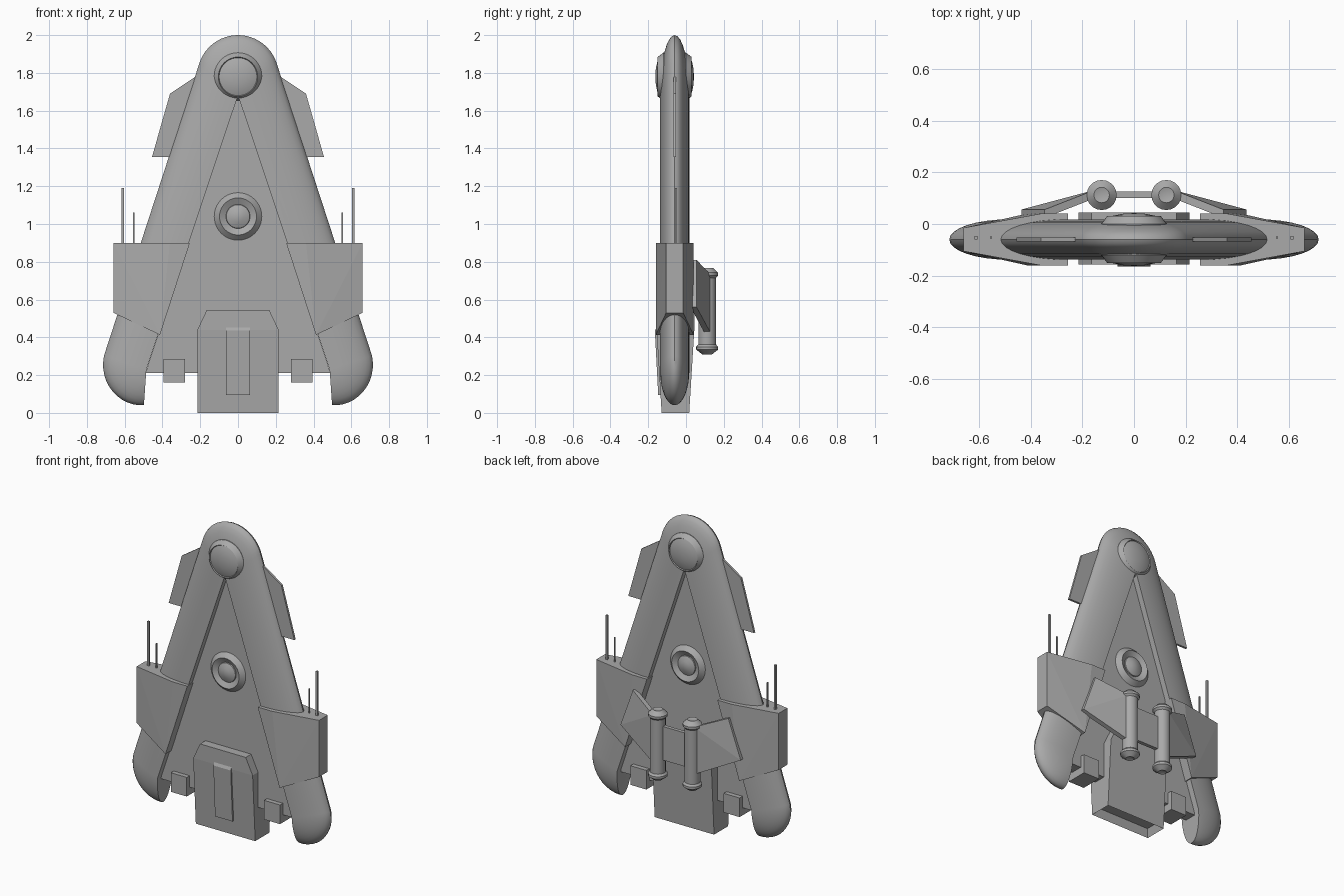
import bpy, bmesh, math
from mathutils import Vector, Matrix

if "Cube" in bpy.data.objects:
    bpy.data.objects.remove(bpy.data.objects["Cube"], do_unlink=True)

grey = bpy.data.materials.new("hull_grey")
grey.use_nodes = True
COLOUR = (0.4, 0.4, 0.4, 1)
grey.diffuse_color = COLOUR
grey.node_tree.nodes["Principled BSDF"].inputs["Base Color"].default_value = COLOUR

MID = -0.06  # depth of the hull's centre plane


def finish(name, bm, smooth=False):
    bmesh.ops.recalc_face_normals(bm, faces=bm.faces)
    mesh = bpy.data.meshes.new(name)
    bm.to_mesh(mesh)
    bm.free()
    mesh.materials.append(grey)
    ob = bpy.data.objects.new(name, mesh)
    bpy.context.collection.objects.link(ob)
    if smooth:
        bpy.ops.object.select_all(action='DESELECT')
        ob.select_set(True)
        bpy.context.view_layer.objects.active = ob
        bpy.ops.object.shade_smooth_by_angle(angle=math.radians(32))
    return ob


def solid(name, points, side=1):
    """Convex solid around the points, optionally mirrored in x."""
    bm = bmesh.new()
    for x, y, z in points:
        bm.verts.new((x * side, y, z))
    bmesh.ops.convex_hull(bm, input=bm.verts)
    bmesh.ops.dissolve_limit(bm, angle_limit=0.02, verts=bm.verts, edges=bm.edges)
    return finish(name, bm)


def plate(name, outline, half, side=1, mid=MID):
    pts = [(x, mid + s * half, z) for x, z in outline for s in (-1, 1)]
    return solid(name, pts, side)


def turned(name, profile, centre, axis='Z', steps=32):
    """Spin (radius, height) points about an axis."""
    bm = bmesh.new()
    vs = [bm.verts.new((r, 0, h)) for r, h in profile]
    for a, b in zip(vs, vs[1:]):
        bm.edges.new((a, b))
    bmesh.ops.spin(bm, geom=bm.verts[:] + bm.edges[:], cent=(0, 0, 0), axis=(0, 0, 1),
                   angle=math.tau, steps=steps, use_duplicate=False)
    bmesh.ops.remove_doubles(bm, verts=bm.verts, dist=0.0005)
    if axis == 'Y':
        bm.transform(Matrix.Rotation(math.pi / 2, 4, 'X'))
    bm.transform(Matrix.Translation(centre))
    return finish(name, bm, True)


# A-shaped hull: half-ellipse sections running round the outer rim
def rim_sections():
    half = []
    foot, apex, crown = Vector((0.485, 0.23)), Vector((0, 1.68)), Vector((0, 1.785))
    for i in range(13):
        t = i / 12
        a = math.radians(-86 + 104 * t)
        half.append((foot, foot + (0.19 + 0.046 * t) * Vector((math.cos(a), math.sin(a)))))
    for i in range(13):
        a = math.radians(18 + 72 * i / 12)
        half.append((apex, crown + 0.215 * Vector((math.cos(a), math.sin(a)))))
    flip = lambda v: Vector((-v.x, v.y))
    return half + [(flip(p), flip(q)) for p, q in reversed(half[:-1])]


bm = bmesh.new()
rings = []
for inner, outer in rim_sections():
    ring = []
    for k in range(17):
        a = math.pi * (k / 16 - 0.5)
        p = inner.lerp(outer, math.cos(a))
        ring.append(bm.verts.new((p.x, MID + 0.078 * math.sin(a), p.y)))
    rings.append(ring)
for r, s in zip(rings, rings[1:]):
    for k in range(17):
        j = (k + 1) % 17
        bm.faces.new((r[k], r[j], s[j], s[k]))
bm.faces.new(rings[0])
bm.faces.new(rings[-1])
bmesh.ops.remove_doubles(bm, verts=bm.verts, dist=0.0005)
finish("hull_rim", bm, True)

# Recessed centre panel
plate("centre_panel", [(-0.49, 0.21), (0.49, 0.21), (0, 1.69)], 0.04)

# Round turrets, the same front and back
turned("apex_dome", [(0, 0.102), (0.04, 0.1), (0.08, 0.092), (0.1, 0.084), (0.104, 0.09), (0.127, 0.06),
                     (0.127, -0.06), (0.104, -0.09), (0.1, -0.084), (0.08, -0.092), (0.04, -0.1),
                     (0, -0.102)], (0, MID, 1.78), 'Y', 40)
turned("centre_port", [(0, 0.074), (0.03, 0.07), (0.062, 0.056), (0.064, 0.05), (0.098, 0.068), (0.126, 0.04),
                       (0.126, -0.04), (0.098, -0.068), (0.064, -0.05), (0.062, -0.056), (0.03, -0.07),
                       (0, -0.074)], (0, MID, 1.04), 'Y', 40)

# Engine box with hollow underside
bm = bmesh.new()
layers = [(0, 0.215, 0.073), (0.44, 0.215, 0.1), (0.545, 0.165, 0.1)]
loops = []
for z, w, d in layers:
    loops.append([bm.verts.new((sx * w, MID + 0.004 + sy * d, z))
                  for sx, sy in ((-1, -1), (1, -1), (1, 1), (-1, 1))])
for lo, hi in zip(loops, loops[1:]):
    for k in range(4):
        j = (k + 1) % 4
        bm.faces.new((lo[k], lo[j], hi[j], hi[k]))
bm.faces.new(loops[-1])
base = bm.faces.new(loops[0][::-1])
bmesh.ops.recalc_face_normals(bm, faces=bm.faces)
bmesh.ops.inset_region(bm, faces=[base], thickness=0.025)
bmesh.ops.translate(bm, verts=base.verts, vec=(0, 0, 0.05))
finish("engine_box", bm)
solid("engine_strip", [(s * 0.063, y, z) for s in (-1, 1) for y, z in
                       ((-0.12, 0.465), (-0.15, 0.465), (-0.165, 0.435), (-0.147, 0.095), (-0.12, 0.095))])

# Link plate between the tanks
plate("tank_link", [(-0.11, 0.45), (0.11, 0.45), (0.11, 0.67), (-0.11, 0.67)], 0.012, mid=0.113)

for side, label in ((1, "left"), (-1, "right")):
    # Wedge bracket clamped over the arm
    corners = [(0.66, 0.9, 0.045), (0.66, 0.53, 0.045), (0.413, 0.413, 0.1),
               (0.255, 0.9, 0.1), (0.36, 0.9, 0.1)]
    solid(label + "_bracket", [(x, MID + s * d, z) for x, z, d in corners for s in (-1, 1)], side)
    # Thin upper fin
    plate(label + "_fin", [(0.18, 1.81), (0.36, 1.69), (0.455, 1.356), (0.33, 1.356)], 0.007, side)
    # Antennas
    for name, x, top, r in (("long", 0.61, 1.19, 0.006), ("short", 0.553, 1.06, 0.004)):
        plate(f"{label}_{name}_antenna", [(x - r, 0.88), (x + r, 0.88), (x + r, top), (x - r, top)],
              r, side, -0.053)
    # Small thruster block
    plate(label + "_thruster", [(0.28, 0.16), (0.395, 0.16), (0.395, 0.285), (0.28, 0.285)], 0.07, side)
    # Rear tank and the strut holding it
    turned(label + "_tank", [(0, 0.322), (0.026, 0.31), (0.058, 0.335), (0.058, 0.35), (0.047, 0.362),
                             (0.047, 0.715), (0.058, 0.727), (0.058, 0.742), (0.03, 0.768), (0, 0.76)],
           (0.125 * side, 0.112, 0), steps=20)
    strut = [(0.345, 0.046, 0.81), (0.435, 0.046, 0.56), (0.15, 0.122, 0.42), (0.15, 0.122, 0.73)]
    solid(label + "_strut", [(x, y + d, z) for x, y, z in strut for d in (-0.022, 0.01)], side)
